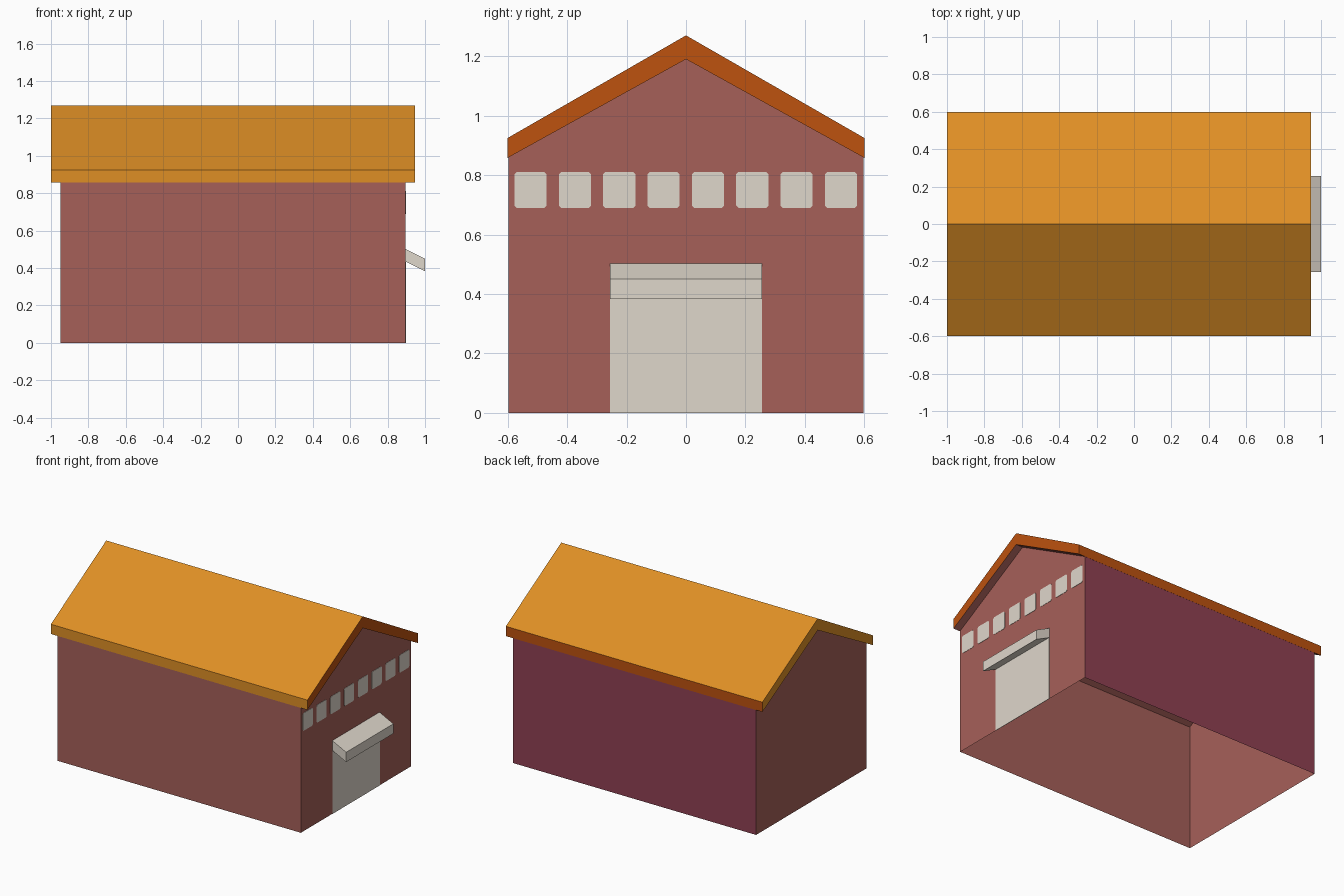
import bpy, bmesh

if "Cube" in bpy.data.objects:
    bpy.data.objects.remove(bpy.data.objects["Cube"])


def material(name, r, g, b):
    lin = [((c / 255 + 0.055) / 1.055) ** 2.4 for c in (r, g, b)]
    m = bpy.data.materials.new(name)
    m.diffuse_color = (*lin, 1)
    m.use_nodes = True
    m.node_tree.nodes["Principled BSDF"].inputs["Base Color"].default_value = m.diffuse_color
    return m


brick = material("brick red", 166, 96, 89)
plum = material("plum", 144, 64, 83)
orange = material("roof orange", 223, 143, 37)
rust = material("rust", 189, 82, 15)
cream = material("cream", 223, 215, 203)


def prism(name, profile, axis, start, end, mats, caps=True):
    """Extrude a 2D profile along x ('x': points are y,z) or y ('y': points are x,z)."""
    bm = bmesh.new()

    def place(p, d):
        return (d, p[0], p[1]) if axis == 'x' else (p[0], d, p[1])
    a = [bm.verts.new(place(p, start)) for p in profile]
    b = [bm.verts.new(place(p, end)) for p in profile]
    n = len(profile)
    for i in range(n):
        j = (i + 1) % n
        bm.faces.new((a[i], a[j], b[j], b[i]))
    if caps:
        bm.faces.new(a)
        bm.faces.new(b)
    bmesh.ops.recalc_face_normals(bm, faces=bm.faces)
    me = bpy.data.meshes.new(name)
    bm.to_mesh(me)
    bm.free()
    for m in mats:
        me.materials.append(m)
    ob = bpy.data.objects.new(name, me)
    bpy.context.collection.objects.link(ob)
    return ob


W, EAVE, PEAK = 0.597, 0.86, 1.19
X0, X1 = -0.95, 0.895

# Walls: closed shell first, then floor and top removed so it is open below
walls = prism("walls", [(-W, 0), (W, 0), (W, EAVE), (0, PEAK), (-W, EAVE)],
              'x', X0, X1, [brick, plum])
bm = bmesh.new()
bm.from_mesh(walls.data)
bmesh.ops.delete(bm, geom=[f for f in bm.faces if abs(f.normal.z) > 0.5], context='FACES_ONLY')
for f in bm.faces:
    f.material_index = 1 if f.normal.y > 0.5 else 0   # back wall is plum
bm.to_mesh(walls.data)
bm.free()

# Gabled roof slab: orange slopes, rust right and back edges, red underside
roof = prism("roof", [(-0.6, 0.858), (0, PEAK), (0.6, 0.858),
                      (0.6, 0.925), (0, 1.27), (-0.6, 0.925)],
             'x', -1.0, 0.947, [orange, rust, brick])
for p in roof.data.polygons:
    n = p.normal
    if n.z < -0.3:
        p.material_index = 2
    elif n.x > 0.9 or n.y > 0.9:
        p.material_index = 1

# Door plate and sloping canopy on the right gable
D = 0.256
prism("door", [(-D, 0), (D, 0), (D, 0.45), (-D, 0.45)], 'x', X1 - 0.001, X1 + 0.002, [cream])
prism("canopy", [(X1, 0.435), (1.0, 0.383), (1.0, 0.45), (X1, 0.502)], 'y', -D, D, [cream])

# Row of eight windows with clipped corners
h, v, c = 0.054, 0.061, 0.008
for i in range(8):
    y, z = -0.523 + 0.1492 * i, 0.75
    outline = [(y - h + c, z - v), (y + h - c, z - v), (y + h, z - v + c), (y + h, z + v - c),
               (y + h - c, z + v), (y - h + c, z + v), (y - h, z + v - c), (y - h, z - v + c)]
    prism(f"window_{i + 1}", outline, 'x', X1 - 0.001, X1 + 0.002, [cream])
